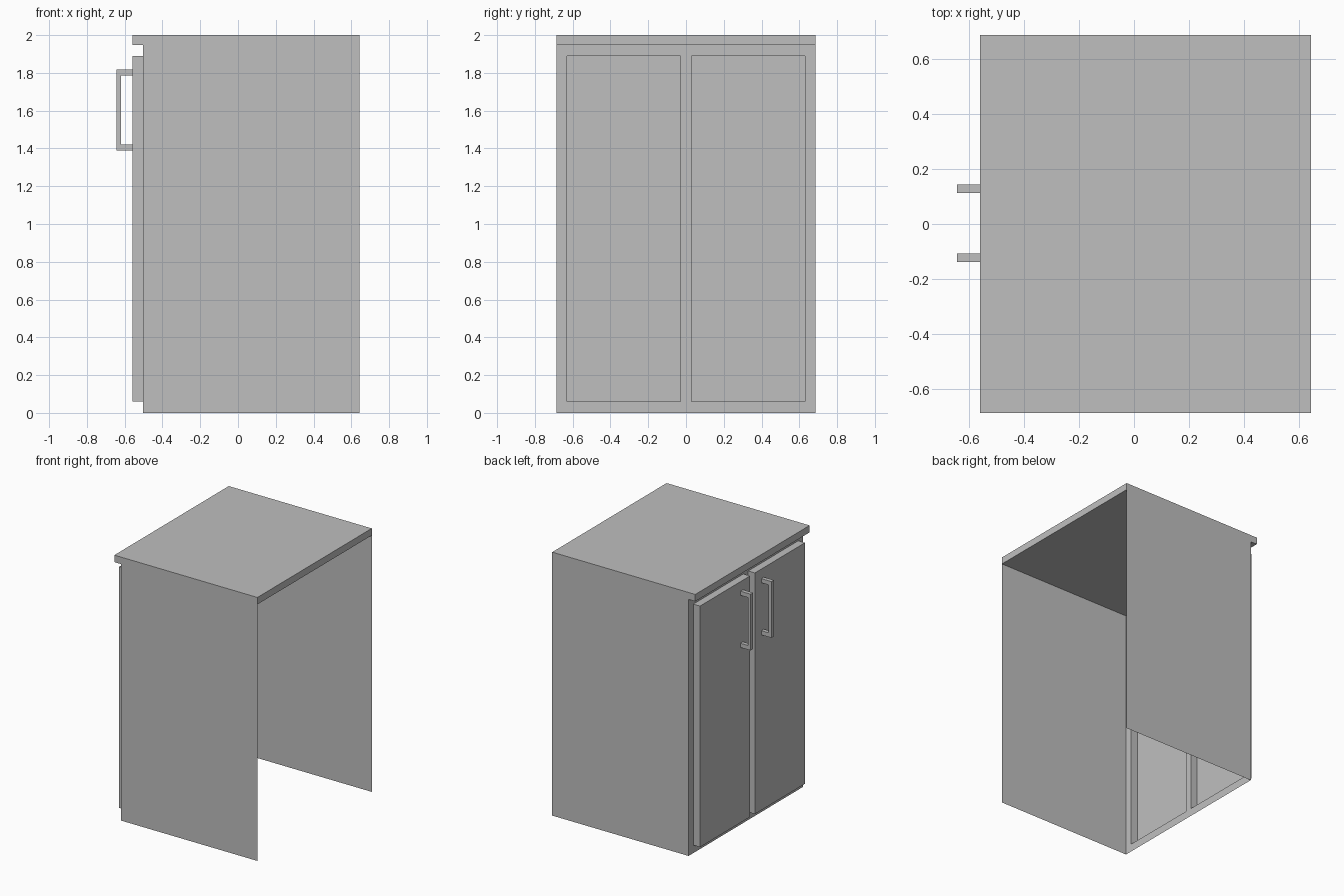
import bpy
import bmesh
from mathutils import Vector

cube = bpy.data.objects.get("Cube")
if cube:
    bpy.data.objects.remove(cube, do_unlink=True)

# Overall sizes
HALF_Y = 0.686
BACK, FRAME, DOOR_FACE, PULL = 0.643, -0.502, -0.558, -0.643
TOP, SLAB_BASE = 2.0, 1.947

grey = bpy.data.materials.new("plain grey")
grey.use_nodes = True
grey.diffuse_color = (0.52, 0.52, 0.52, 1)
grey.node_tree.nodes["Principled BSDF"].inputs["Base Color"].default_value = grey.diffuse_color


def finish(name, bm):
    mesh = bpy.data.meshes.new(name)
    bm.to_mesh(mesh)
    bm.free()
    mesh.materials.append(grey)
    obj = bpy.data.objects.new(name, mesh)
    bpy.context.collection.objects.link(obj)
    return obj


def quad(bm, *points):
    return bm.faces.new([bm.verts.new(p) for p in points])


# Countertop slab, overhanging the doors
bm = bmesh.new()
bmesh.ops.create_cube(bm, size=1)
bmesh.ops.scale(bm, verts=bm.verts, vec=(BACK - DOOR_FACE, 2 * HALF_Y, TOP - SLAB_BASE))
bmesh.ops.translate(bm, verts=bm.verts,
                    vec=((BACK + DOOR_FACE) / 2, 0, (TOP + SLAB_BASE) / 2))
finish("countertop", bm)

# Thin side panels; the back and underside stay open
for name, side in (("left_side_panel", 1), ("right_side_panel", -1)):
    bm = bmesh.new()
    y = side * HALF_Y
    face = quad(bm, (FRAME, y, 0), (BACK, y, 0), (BACK, y, SLAB_BASE), (FRAME, y, SLAB_BASE))
    if face.calc_center_median().y > 0:
        face.normal_flip()
    finish(name, bm)

# Door frame sheet with two hollow doors pushed out of it
bm = bmesh.new()
y_cuts = (-HALF_Y, -0.629, -0.029, 0.029, 0.629, HALF_Y)
z_cuts = (0, 0.06, 1.89, SLAB_BASE)
doors = []
for i, (y0, y1) in enumerate(zip(y_cuts, y_cuts[1:])):
    for j, (z0, z1) in enumerate(zip(z_cuts, z_cuts[1:])):
        face = quad(bm, (FRAME, y0, z0), (FRAME, y0, z1), (FRAME, y1, z1), (FRAME, y1, z0))
        face.normal_update()
        if face.normal.x > 0:
            face.normal_flip()
        if j == 1 and i in (1, 3):
            doors.append(face)
bmesh.ops.remove_doubles(bm, verts=bm.verts, dist=0.0001)
pushed = bmesh.ops.extrude_discrete_faces(bm, faces=doors)["faces"]
for face in pushed:
    bmesh.ops.translate(bm, verts=face.verts, vec=(DOOR_FACE - FRAME, 0, 0))
finish("door_frame_and_doors", bm)

# Square bracket handles
bracket = [(DOOR_FACE, 1.39), (PULL, 1.39), (PULL, 1.817), (DOOR_FACE, 1.817),
           (DOOR_FACE, 1.786), (-0.62, 1.786), (-0.62, 1.422), (DOOR_FACE, 1.422)]
for name, y in (("left_door_handle", 0.113), ("right_door_handle", -0.137)):
    bm = bmesh.new()
    face = quad(bm, *[(x, y, z) for x, z in bracket])
    grown = bmesh.ops.extrude_face_region(bm, geom=[face], use_keep_orig=True)["geom"]
    verts = [v for v in grown if isinstance(v, bmesh.types.BMVert)]
    bmesh.ops.translate(bm, verts=verts, vec=Vector((0, 0.03, 0)))
    bmesh.ops.recalc_face_normals(bm, faces=bm.faces)
    finish(name, bm)
